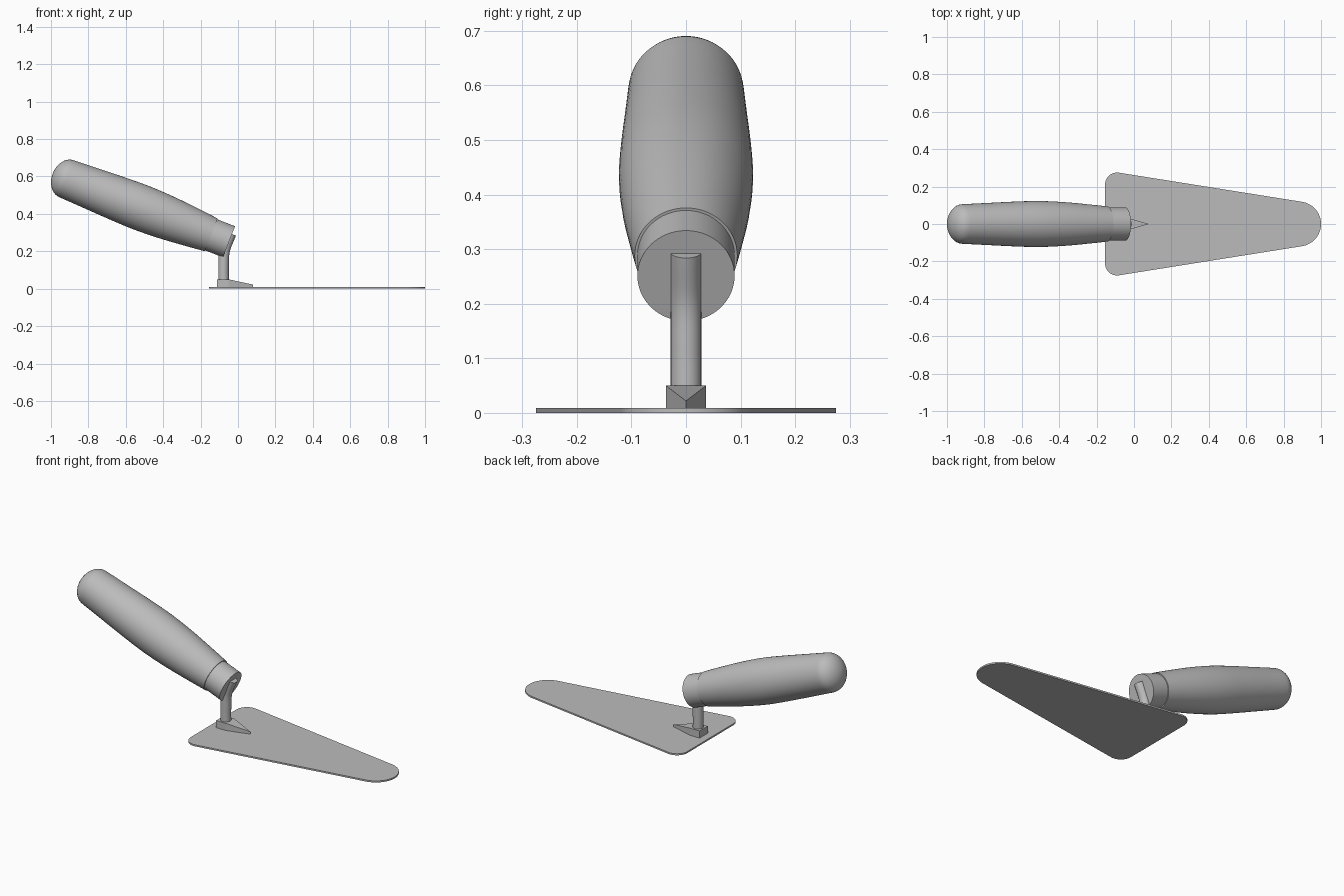
import bpy
import bmesh
import math
from mathutils import Matrix, Vector

if "Cube" in bpy.data.objects:
    bpy.data.objects.remove(bpy.data.objects["Cube"])

GREY = (0.5, 0.5, 0.5, 1)
grey = bpy.data.materials.new("plain grey")
grey.use_nodes = True
grey.diffuse_color = GREY
grey.node_tree.nodes["Principled BSDF"].inputs["Base Color"].default_value = GREY

TILT = math.radians(21.2)
# Local z runs along the grip, from the collar face to the rounded butt
GRIP_FRAME = Matrix.Translation((-0.048, 0, 0.251)) @ Matrix.Rotation(TILT - math.pi / 2, 4, "Y")


def finish(name, bm, smooth_angle=None):
    bmesh.ops.recalc_face_normals(bm, faces=bm.faces)
    mesh = bpy.data.meshes.new(name)
    bm.to_mesh(mesh)
    bm.free()
    obj = bpy.data.objects.new(name, mesh)
    bpy.context.collection.objects.link(obj)
    mesh.materials.append(grey)
    if smooth_angle:
        bpy.ops.object.select_all(action="DESELECT")
        obj.select_set(True)
        bpy.context.view_layer.objects.active = obj
        bpy.ops.object.shade_smooth_by_angle(angle=math.radians(smooth_angle))
    return obj


def loft(bm, rings):
    """Skin a list of equal rings of points and cap both ends."""
    loops = [[bm.verts.new(p) for p in ring] for ring in rings]
    n = len(loops[0])
    for a, b in zip(loops, loops[1:]):
        for i in range(n):
            j = (i + 1) % n
            bm.faces.new((a[i], a[j], b[j], b[i]))
    bm.faces.new(loops[0])
    bm.faces.new(loops[-1])


def circle(radius, frame, n):
    return [frame @ Vector((radius * math.cos(t), radius * math.sin(t), 0))
            for t in (2 * math.pi * i / n for i in range(n))]


def turned(name, profile):
    bm = bmesh.new()
    loft(bm, [circle(r, GRIP_FRAME @ Matrix.Translation((0, 0, s)), 64) for s, r in profile])
    return finish(name, bm, 35)


def smooth_path(points, steps):
    """Catmull-Rom interpolation through the points."""
    pts = [Vector(p) for p in points]
    pts = [2 * pts[0] - pts[1]] + pts + [2 * pts[-1] - pts[-2]]
    out = []
    for a, b, c, d in zip(pts, pts[1:], pts[2:], pts[3:]):
        for k in range(steps):
            t = k / steps
            out.append(0.5 * (2 * b + (c - a) * t + (2 * a - 5 * b + 4 * c - d) * t ** 2
                              + (3 * b - a - 3 * c + d) * t ** 3))
    return out + [pts[-2]]


# Grip: swelling body with a domed butt
body = smooth_path([(0.102, 0.094), (0.2, 0.104), (0.35, 0.117), (0.5, 0.123),
                    (0.65, 0.119), (0.8, 0.112), (0.93, 0.106)], 4)
dome = [(0.93 + 0.081 * math.sin(a), 0.106 * math.cos(a))
        for a in (math.radians(9 * i) for i in range(1, 10))] + [(1.011, 0.002)]
turned("handle_grip", [tuple(p) for p in body] + dome)

# Collar at the front of the grip
turned("handle_collar", [(0, 0.089), (0.12, 0.089)])

# Bent tang joining the collar to the blade
path = smooth_path([(-0.077, 0.03), (-0.077, 0.12), (-0.071, 0.205), (-0.037, 0.294)], 8)
bm = bmesh.new()
rings = []
for i, p in enumerate(path):
    d = path[min(i + 1, len(path) - 1)] - path[max(i - 1, 0)]
    lean = math.atan2(d.x, d.y)
    rings.append(circle(0.028, Matrix.Translation((p.x, 0, p.y)) @ Matrix.Rotation(lean, 4, "Y"), 32))
loft(bm, rings)
finish("tang", bm, 35)

# Foot: block running out to a low point
outline = [(-0.113, -0.037), (-0.05, -0.037), (0.08, 0), (-0.05, 0.037), (-0.113, 0.037)]
bm = bmesh.new()
loft(bm, [[(x, y, 0.008) for x, y in outline],
          [(x, y, 0.022 if x > 0 else 0.05) for x, y in outline]])
finish("tang_foot", bm)


# Blade: tapered plate with rounded corners and a rounded nose
def arc(cx, cy, r, start, end, n):
    angles = (math.radians(start + (end - start) * i / n) for i in range(n + 1))
    return [(cx + r * math.cos(a), cy + r * math.sin(a)) for a in angles]


outline = (arc(0.88, 0, 0.12, -81, 81, 32) + arc(-0.09, 0.21, 0.065, 81, 180, 14)
           + arc(-0.09, -0.21, 0.065, 180, 279, 14))
bm = bmesh.new()
loft(bm, [[(x, y, z) for x, y in outline] for z in (0, 0.009)])
finish("blade", bm, 30)
